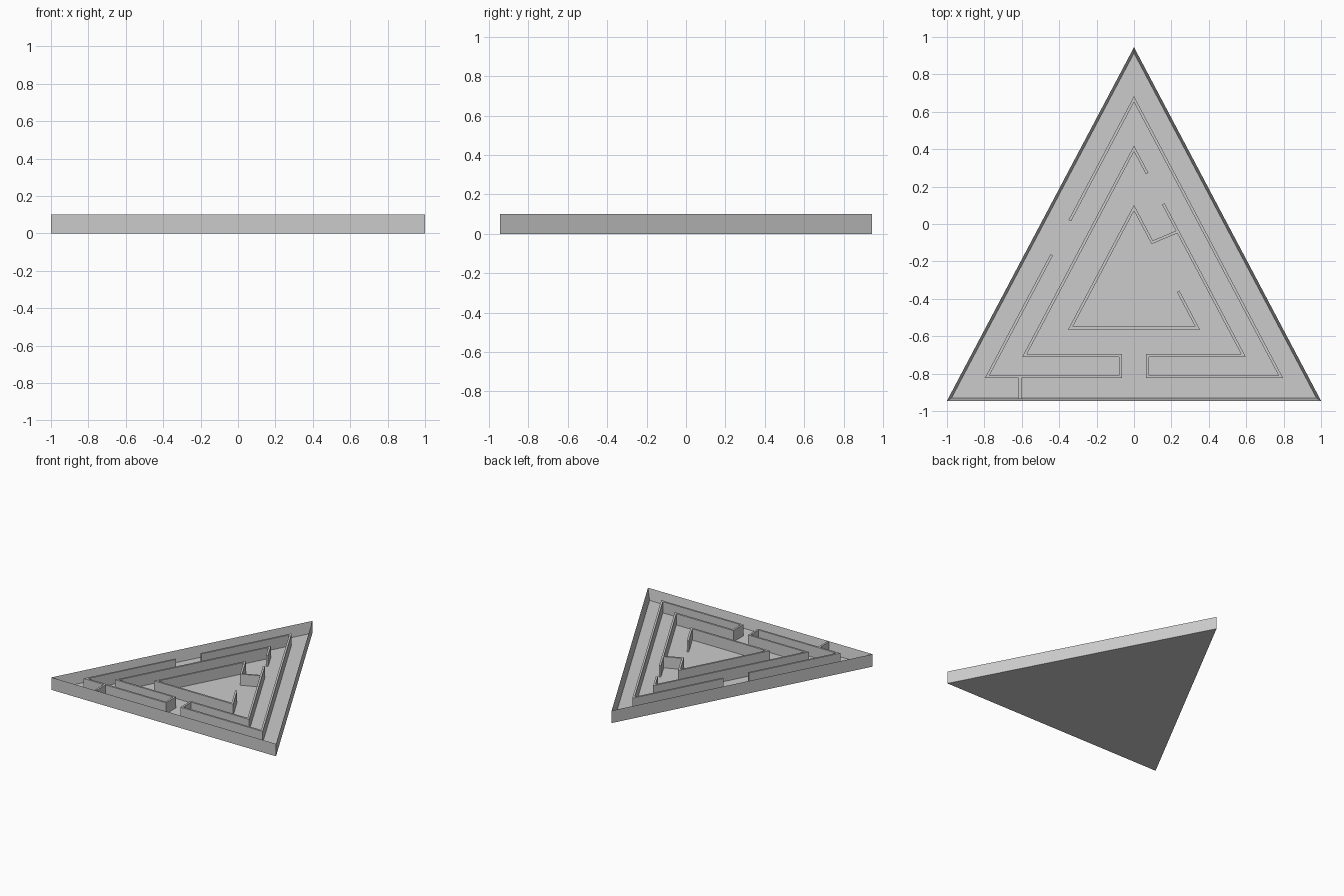
import bpy, bmesh
from mathutils import Vector

if "Cube" in bpy.data.objects:
    bpy.data.objects.remove(bpy.data.objects["Cube"])

HEIGHT, FLOOR, WALL = 0.10, 0.01, 0.015
SLOPE = 1.89            # steepness of the slanted sides


def add_object(name, bm):
    bmesh.ops.recalc_face_normals(bm, faces=bm.faces[:])
    mesh = bpy.data.meshes.new(name)
    bm.to_mesh(mesh)
    bm.free()
    bpy.context.collection.objects.link(bpy.data.objects.new(name, mesh))


def prism(points, z0, z1):
    bm = bmesh.new()
    face = bm.faces.new([bm.verts.new((x, y, z0)) for x, y in points])
    ext = bmesh.ops.extrude_face_region(bm, geom=[face], use_keep_orig=True)["geom"]
    top = [g for g in ext if isinstance(g, bmesh.types.BMFace)][0]
    for v in top.verts:
        v.co.z = z1
    return bm, top


def wall(name, path):
    """Thin wall along a path with mitred corners and square ends."""
    pts = [Vector(p) for p in path]
    dirs = [(b - a).normalized() for a, b in zip(pts, pts[1:])]
    normals = [Vector((-d.y, d.x)) for d in dirs]
    left, right = [], []
    for i, p in enumerate(pts):
        n0, n1 = normals[max(i - 1, 0)], normals[min(i, len(dirs) - 1)]
        off = (n0 + n1) / (1 + n0.dot(n1)) * WALL / 2
        left.append(p + off)
        right.append(p - off)
    bm, _ = prism(left + right[::-1], FLOOR, HEIGHT)
    add_object(name, bm)


def ring(apex, base):
    """Apex, base y, half base width and right-side lookup of a ring's centre line."""
    return (0, apex), base, (apex - base) / SLOPE, lambda y: ((apex - y) / SLOPE, y)


# Tray: triangular block with a recessed floor
bm, top = prism([(-1, -0.945), (1, -0.945), (0, 0.945)], 0, HEIGHT)
bm.normal_update()
bmesh.ops.recalc_face_normals(bm, faces=bm.faces[:])
bmesh.ops.inset_region(bm, faces=[top], thickness=WALL, use_even_offset=True)
for v in top.verts:
    v.co.z = FLOOR
add_object("tray", bm)

apex_a, base_a, half_a, side_a = ring(0.667, -0.817)
apex_b, base_b, half_b, side_b = ring(0.403, -0.703)
apex_c, base_c, half_c, side_c = ring(0.086, -0.556)


def left(p):
    return (-p[0], p[1])


# Outer ring, right part, folding back into the middle ring
wall("right_maze_wall", [left(side_a(0.018)), apex_a, (half_a, base_a),
                         (0.072, base_a), (0.072, base_b),
                         (half_b, base_b), side_b(0.108)])

# Outer ring, left part, folding back into the middle ring
wall("left_maze_wall", [left(side_a(-0.165)), (-half_a, base_a),
                        (-0.072, base_a), (-0.072, base_b),
                        (-half_b, base_b), apex_b, side_b(0.27)])

# Inner ring with the short link to the middle ring
wall("inner_maze_wall", [side_c(-0.36), (half_c, base_c), (-half_c, base_c),
                         apex_c, side_c(-0.098), side_b(-0.040)])

# Stub closing the front corridor
wall("corridor_stub", [(-0.61, -0.935), (-0.61, base_a)])
